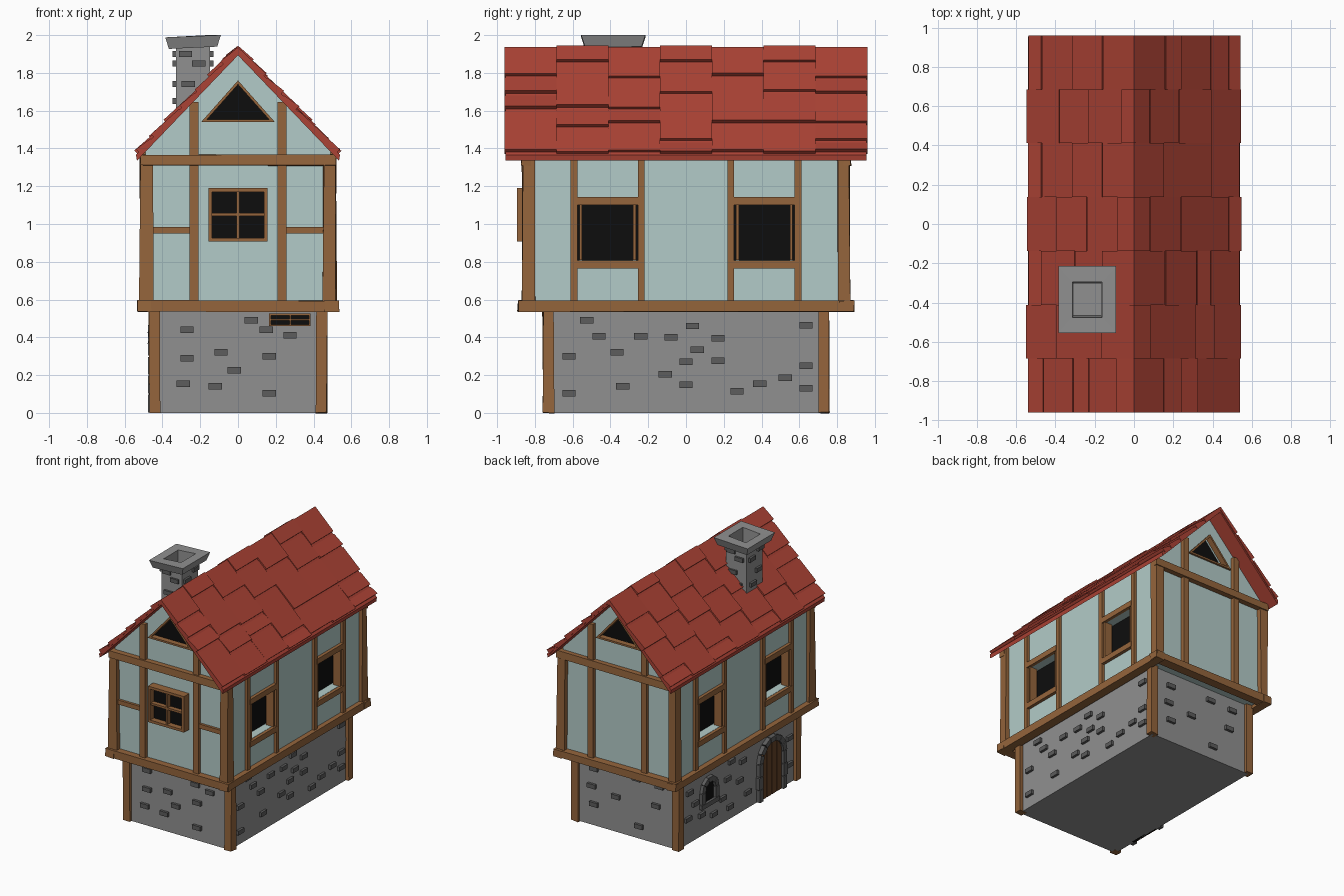
import bpy, bmesh, math, random

if "Cube" in bpy.data.objects:
    bpy.data.objects.remove(bpy.data.objects["Cube"])
random.seed(4)

def material(name, rgb):
    m = bpy.data.materials.new(name)
    m.diffuse_color = (*rgb, 1)
    m.use_nodes = True
    m.node_tree.nodes["Principled BSDF"].inputs["Base Color"].default_value = m.diffuse_color
    return m

WOOD = material("timber", (0.30, 0.13, 0.045))
DOORWOOD = material("door_wood", (0.13, 0.055, 0.02))
PLASTER = material("plaster", (0.45, 0.60, 0.58))
TILE = material("roof_tile", (0.41, 0.055, 0.035))
STONE = material("stone", (0.28, 0.28, 0.28))
BRICK = material("dark_stone", (0.11, 0.11, 0.11))
BLACK = material("dark_glass", (0.004, 0.004, 0.004))

def prism(bm, pts, axis, a, b, j=0):
    """Extrude a 2D outline along x (pts are y,z) or y (pts are x,z)."""
    def v(p, t):
        c = (t, *p) if axis == 'x' else (p[0], t, p[1])
        return bm.verts.new([k + random.uniform(-j, j) for k in c])
    A, B = [v(p, a) for p in pts], [v(p, b) for p in pts]
    n = len(pts)
    bm.faces.new(A)
    bm.faces.new(B[::-1])
    for i in range(n):
        bm.faces.new((A[i], B[i], B[(i + 1) % n], A[(i + 1) % n]))

def box(bm, x0, x1, y0, y1, z0, z1, j=0):
    prism(bm, [(x0, z0), (x1, z0), (x1, z1), (x0, z1)], 'y', y0, y1, j)

def finish(name, bm, mat):
    bmesh.ops.recalc_face_normals(bm, faces=bm.faces)
    me = bpy.data.meshes.new(name)
    bm.to_mesh(me)
    bm.free()
    me.materials.append(mat)
    ob = bpy.data.objects.new(name, me)
    bpy.context.collection.objects.link(ob)
    return ob

def span(s, a, b):
    return sorted((s * a, s * b))

SIDES = (-1, 1)
TRI = [(-.195, 1.54), (.195, 1.54), (0, 1.76)]
TRI_IN = [(x * .84, 1.628 + (z - 1.628) * .84) for x, z in TRI]

# stone ground floor
bm = bmesh.new()
box(bm, -.445, .445, -.735, .735, 0, .57)
finish("stone_base", bm, STONE)

# plastered upper floor with gables, window openings cut in
bm = bmesh.new()
prism(bm, [(-.49, .56), (.49, .56), (.49, 1.39), (0, 1.905), (-.49, 1.39)], 'y', -.83, .83)
walls = finish("upper_walls", bm, PLASTER)
cut, glass = bmesh.new(), bmesh.new()
for s in SIDES:
    prism(cut, TRI, 'y', *span(s, .77, .9))
    prism(glass, TRI, 'y', *span(s, .76, .775))
    for c in (-.415, .415):
        box(cut, *span(s, .42, .6), c - .16, c + .16, .81, 1.1)
        box(glass, *span(s, .41, .425), c - .16, c + .16, .81, 1.1)
box(glass, -.15, .15, -.85, -.82, .915, 1.185)
box(glass, .17, .38, -.742, -.73, .465, .52)
finish("window_panes", glass, BLACK)
cutter = finish("opening_cutter", cut, PLASTER)
cutter.hide_render = True
cutter.hide_viewport = True
mod = walls.modifiers.new("openings", 'BOOLEAN')
mod.operation = 'DIFFERENCE'
mod.object = cutter

# corner posts, lower and upper
bm = bmesh.new()
for sx in SIDES:
    for sy in SIDES:
        box(bm, *span(sx, .413, .472), *span(sy, .70, .758), 0, .56, .004)
        box(bm, *span(sx, .45, .52), *span(sy, .80, .866), .58, 1.365, .006)
finish("corner_posts", bm, WOOD)

# sill ring and gable tie beams
bm = bmesh.new()
for s in SIDES:
    box(bm, -.53, .535, *span(s, .81, .885), .537, .595, .004)
    box(bm, *span(s, .46, .53), -.89, .89, .537, .593, .004)
    box(bm, -.515, .52, *span(s, .82, .872), 1.31, 1.365, .004)
finish("horizontal_beams", bm, WOOD)

# gable studs, front rails, side studs and window rails
bm = bmesh.new()
for s in SIDES:
    for t in SIDES:
        box(bm, *span(t, .208, .257), *span(s, .81, .858), .58, 1.645)
    box(bm, *span(s, .25, .46), -.85, -.82, .95, .985)
    for c in (-.415, .415):
        for e in (-.178, .178):
            box(bm, *span(s, .47, .512), c + e - .018, c + e + .018, .58, 1.39)
        for z in (.765, 1.1):
            box(bm, *span(s, .47, .515), c - .165, c + .165, z, z + .043)
        for e in (-.142, .142):
            box(bm, *span(s, .44, .505), c + e - .007, c + e + .007, .81, 1.1)
finish("wall_timbers", bm, WOOD)

# front window frame with cross bars
bm = bmesh.new()
for s in SIDES:
    box(bm, *span(s, .137, .157), -.895, -.82, .907, 1.19)
for z in (.907, 1.17):
    box(bm, -.137, .137, -.895, -.82, z, z + .02)
box(bm, -.008, .008, -.885, -.83, .92, 1.18)
box(bm, -.14, .14, -.885, -.83, 1.042, 1.058)
finish("front_window_frame", bm, WOOD)

# triangular gable window frames
bm = bmesh.new()
for s in SIDES:
    for i in range(3):
        k = (i + 1) % 3
        prism(bm, [TRI[i], TRI[k], TRI_IN[k], TRI_IN[i]], 'y', *span(s, .80, .845))
finish("gable_window_frames", bm, WOOD)

# cellar vent grille
bm = bmesh.new()
for z in (.46, .488, .516):
    box(bm, .165, .385, -.752, -.735, z, z + .009)
for x in (.165, .272, .376):
    box(bm, x, x + .009, -.752, -.735, .46, .525)
finish("cellar_vent", bm, WOOD)

# scattered raised stones on the ground floor
FRONT = [(.07, .49), (-.27, .44), (.15, .44), (.275, .41), (-.27, .29), (-.09, .32), (.165, .30),
         (-.02, .225), (-.29, .155), (-.12, .14), (.165, .105)]
BACK = [(.28, .45), (-.09, .47), (.09, .28), (.28, .17), (-.29, .46), (-.26, .3), (-.11, .1), (.3, .31)]
RIGHT = [(-.525, .49), (-.46, .405), (-.24, .405), (-.08, .4), (.035, .46), (.17, .395), (.06, .335),
         (-.365, .32), (-.62, .3), (0, .27), (.17, .275), (-.11, .205), (0, .15), (-.335, .14), (-.62, .105),
         (.27, .115), (.39, .155), (.525, .185), (.635, .25), (.635, .13), (.635, .465)]
LEFT = [(-.02, .26), (-.06, .4), (.19, .2), (.53, .29), (.45, .17), (.6, .4), (.62, .2), (-.64, .36),
        (-.64, .15), (.08, .45), (.1, .1), (-.12, .13), (.3, .12), (.13, .33)]
bm = bmesh.new()
for s, pts in ((-1, FRONT), (1, BACK)):
    for u, z in pts:
        box(bm, u - .035, u + .035, *span(s, .72, .755), z - .017, z + .017)
for s, pts in ((-1, LEFT), (1, RIGHT)):
    for u, z in pts:
        box(bm, *span(s, .43, .464), u - .035, u + .035, z - .017, z + .017)
finish("raised_stones", bm, BRICK)

# stone arches around the left door and cellar window
def arch(bm, c, base, spring, r0, r1, n, depth):
    for i in range(n):
        a, b = math.pi * i / n + .02, math.pi * (i + 1) / n - .02
        prism(bm, [(c + r * math.cos(t), spring + r * math.sin(t))
                   for r, t in ((r0, a), (r1, a), (r1, b), (r0, b))], 'x', -depth, -.43, .002)
    m = max(1, round((spring - base) / .1))
    h = (spring - base) / m
    for s in SIDES:
        for i in range(m):
            box(bm, -depth, -.43, *span(s, r0, r1 + .008 * (i % 2)), base + i * h + .003, base + (i + 1) * h - .003)
            bm.verts.ensure_lookup_table()
            for v in bm.verts[-8:]:
                v.co.y += c

def half_disc(c, base, spring, r):
    return [(c - r, base), (c + r, base)] + [
        (c + r * math.cos(math.pi * i / 8), spring + r * math.sin(math.pi * i / 8)) for i in range(9)]

bm = bmesh.new()
arch(bm, -.41, 0, .3, .125, .168, 7, .476)
arch(bm, .36, .25, .34, .062, .105, 5, .47)
box(bm, -.47, -.43, .25, .47, .215, .25)
finish("stone_arches", bm, BRICK)
bm = bmesh.new()
prism(bm, half_disc(.36, .25, .341, .064), 'x', -.449, -.43)
prism(bm, half_disc(-.41, 0, .301, .127), 'x', -.449, -.43)
finish("arch_dark_backing", bm, BLACK)

# plank door
bm = bmesh.new()
for i in range(4):
    a = -.124 + i * .062 + .003
    b = a + .056
    top = lambda u: .3 + math.sqrt(max(0, .125 ** 2 - u * u))
    prism(bm, [(-.41 + a, .005), (-.41 + b, .005), (-.41 + b, top(b)),
               (-.41 + (a + b) / 2, top((a + b) / 2)), (-.41 + a, top(a))], 'x', -.46, -.44)
finish("plank_door", bm, DOORWOOD)

# roof deck and overlapping shingle columns
bm = bmesh.new()
prism(bm, [(0, 1.928), (.54, 1.366), (.535, 1.335), (0, 1.893), (-.535, 1.335), (-.54, 1.366)], 'y', -.955, .955)
finish("roof_deck", bm, TILE)
STEPS = {1: [[.15, .24, .32], [.08, .31, .41], [.16, .32, .39], [.08, .24, .48], [.15, .39],
             [.08, .23, .39], [.16, .24, .39, .48]],
         -1: [[.09, .23, .31, .46], [.16, .39], [.16, .3, .47], [.08, .24, .39], [.16, .31, .47],
              [.06, .23, .38], [.16, .31, .47]]}
bm = bmesh.new()
nx, nz = .72, .69
for s in SIDES:
    for i, cuts in enumerate(STEPS[s]):
        y0 = -.96 + i * .2743
        edges = [0] + cuts + [.537 + .008 * (i % 2)]
        for a, b in zip(edges, edges[1:]):
            up = random.uniform(.014, .024)
            P = lambda x, h: (s * (x + nx * h), 1.928 - 1.04 * x + nz * h)
            top = (0, 1.936 + .008 * (i % 2)) if a == 0 else P(a, .004)
            low = (0, 1.91) if a == 0 else P(a, -.01)
            prism(bm, [top, P(b - .012, up), P(b - .012, -.015), low], 'y', y0, y0 + .2743)
finish("roof_shingles", bm, TILE)

# chimney: one lofted square profile, hollow at the top
bm = bmesh.new()
prev = None
for hx, hy, z in [(.09, .1, 1.5), (.09, .1, 1.94), (.128, .15, 1.937), (.147, .17, 1.998),
                  (.076, .09, 1.998), (.07, .082, 1.78)]:
    ring = [bm.verts.new((-.238 + a * hx, -.385 + b * hy, z + .006 * a * (z > 1.93) - .004 * (z > 1.93)))
            for a, b in ((-1, -1), (1, -1), (1, 1), (-1, 1))]
    if prev:
        for i in range(4):
            bm.faces.new((prev[i], prev[(i + 1) % 4], ring[(i + 1) % 4], ring[i]))
    else:
        bm.faces.new(ring[::-1])
    prev = ring
bm.faces.new(prev)
finish("chimney", bm, STONE)

# raised chimney stones
bm = bmesh.new()
for i, z in enumerate((1.65, 1.74, 1.85, 1.9)):
    u = (-.02, .025, -.03, .04)[i]
    for s in SIDES:
        x, y = -.238 + u * s, -.385 + u * s * 1.5
        box(bm, x - .035, x + .035, *sorted((-.385 + s * .09, -.385 + s * .115)), z - .016, z + .016)
        box(bm, *sorted((-.238 + s * .08, -.238 + s * .108)), y - .035, y + .035, z - .016, z + .016)
finish("chimney_stones", bm, BRICK)
